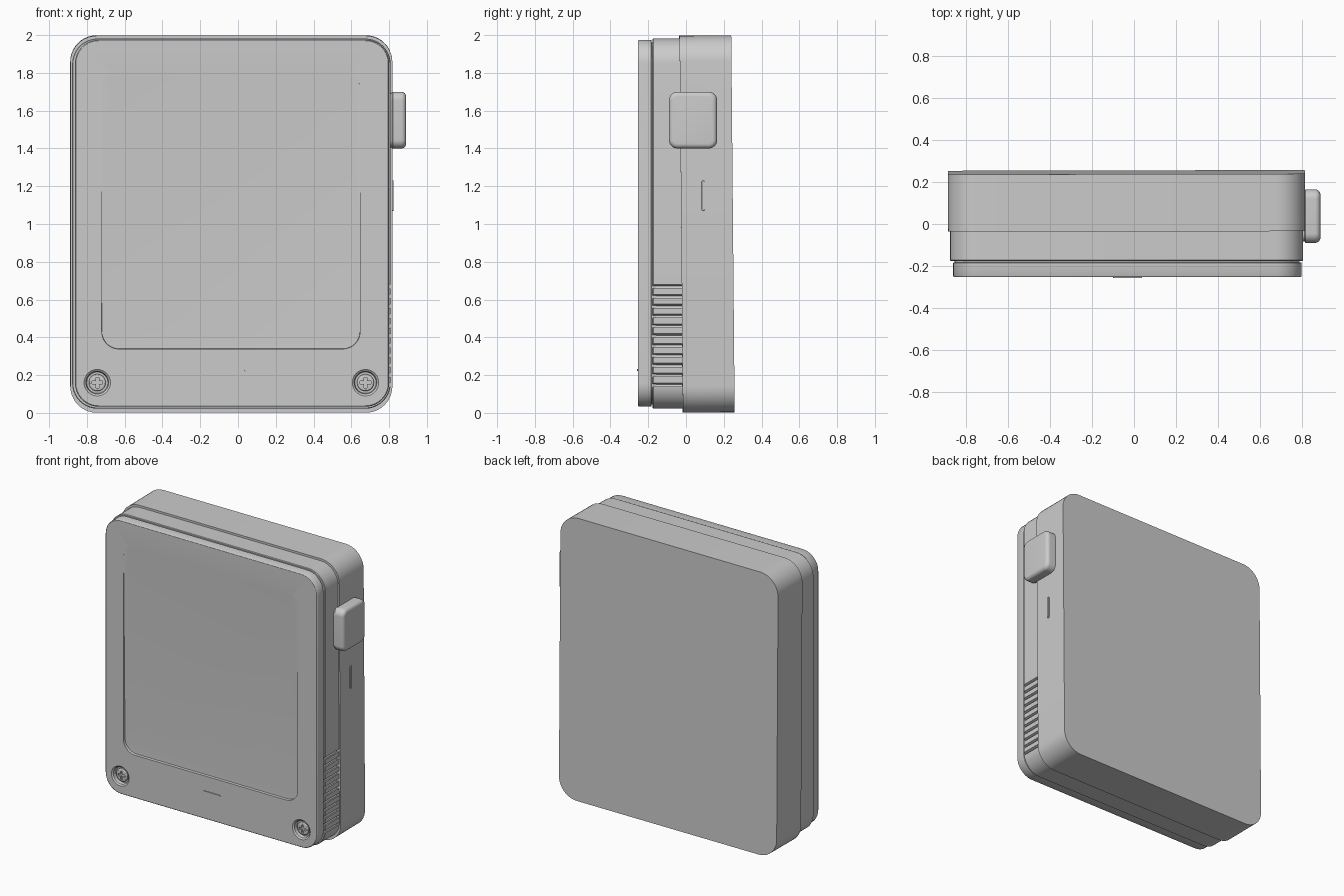
import bpy, bmesh, math
from mathutils import Matrix, Vector

if "Cube" in bpy.data.objects:
    bpy.data.objects.remove(bpy.data.objects["Cube"])


def finish(name, bm):
    bmesh.ops.recalc_face_normals(bm, faces=bm.faces)
    mesh = bpy.data.meshes.new(name)
    bm.to_mesh(mesh)
    bm.free()
    ob = bpy.data.objects.new(name, mesh)
    bpy.context.collection.objects.link(ob)
    return ob


def rounded_loft(name, u0, u1, v0, v1, r, sections, axis="Y", seg=10):
    """Rounded rectangle lofted through (depth, inset) sections along an axis."""
    bm = bmesh.new()
    rings = []
    for depth, inset in sections:
        ring = []
        rad = max(r - inset, 0.002)
        a0, a1, b0, b1 = u0 + inset, u1 - inset, v0 + inset, v1 - inset
        corners = [(a1 - rad, b1 - rad), (a0 + rad, b1 - rad),
                   (a0 + rad, b0 + rad), (a1 - rad, b0 + rad)]
        for q, (cu, cv) in enumerate(corners):
            for i in range(seg + 1):
                t = (q + i / seg) * math.pi / 2
                u, v = cu + rad * math.cos(t), cv + rad * math.sin(t)
                ring.append(bm.verts.new((u, depth, v) if axis == "Y" else (depth, u, v)))
        rings.append(ring)
    for a, b in zip(rings, rings[1:]):
        for i in range(len(a)):
            j = (i + 1) % len(a)
            bm.faces.new((a[i], a[j], b[j], b[i]))
    bm.faces.new(rings[0])
    bm.faces.new(rings[-1])
    return finish(name, bm)


def disc_loft(name, x, z, sections, n=40):
    """Round part facing the front, lofted through (y, radius) sections."""
    bm = bmesh.new()
    rings = [[bm.verts.new((x + r * math.cos(2 * math.pi * i / n), y,
                            z + r * math.sin(2 * math.pi * i / n))) for i in range(n)]
             for y, r in sections]
    for a, b in zip(rings, rings[1:]):
        for i in range(n):
            j = (i + 1) % n
            bm.faces.new((a[i], a[j], b[j], b[i]))
    bm.faces.new(rings[0])
    bm.faces.new(rings[-1])
    return finish(name, bm)


def box(name, x0, x1, y0, y1, z0, z1):
    bm = bmesh.new()
    bmesh.ops.create_cube(bm, size=1)
    for v in bm.verts:
        v.co = Vector(((x0 + x1) / 2 + v.co.x * (x1 - x0), (y0 + y1) / 2 + v.co.y * (y1 - y0),
                       (z0 + z1) / 2 + v.co.z * (z1 - z0)))
    return finish(name, bm)


def rotate(ob, angle, axis, pivot):
    p = Vector(pivot)
    ob.data.transform(Matrix.Translation(p) @ Matrix.Rotation(angle, 4, axis) @ Matrix.Translation(-p))


def cut(target, cutter):
    mod = target.modifiers.new("cut", "BOOLEAN")
    mod.operation, mod.solver, mod.object = "DIFFERENCE", "EXACT", cutter
    bpy.context.view_layer.objects.active = target
    bpy.ops.object.modifier_apply(modifier=mod.name)
    bpy.data.objects.remove(cutter)


# back shell, leaning very slightly
back = rounded_loft("back_shell", -0.888, 0.817, 0.002, 1.998, 0.14, [(-0.027, 0), (0.247, 0)])
rotate(back, 0.009, "X", (0, 0.11, 1))
rotate(back, 0.002, "Z", (-0.035, 0.11, 1))

# middle frame, with vent slots on its right side
middle = rounded_loft("middle_frame", -0.878, 0.808, 0.022, 1.982, 0.135,
                      [(-0.177, 0.004), (-0.173, 0), (0.0, 0)])
for i in range(11):
    z = 0.14 + i * 0.052
    slot = box("vent_cutter", 0.79, 0.85, -0.21, -0.022, z, z + 0.018)
    rotate(slot, -0.35, "Y", (0.808, 0, z))
    cut(middle, slot)

# recessed seam between middle frame and front plate
rounded_loft("seam_core", -0.856, 0.79, 0.045, 1.96, 0.12, [(-0.2, 0), (-0.16, 0)])

# front plate with sloping screen recess and screw wells
front = rounded_loft("front_plate", -0.863, 0.8, 0.033, 1.975, 0.125,
                     [(-0.254, 0.005), (-0.252, 0.002), (-0.248, 0), (-0.186, 0), (-0.183, 0.003)])
recess = rounded_loft("screen_cutter", -0.72, 0.645, 0.34, 1.81, 0.09,
                      [(-0.3, -0.004), (-0.254, 0), (-0.2535, 0.008)])
rotate(recess, 0.0125, "X", (0, -0.2538, 1.8))
cut(front, recess)

for side, x in (("left", -0.745), ("right", 0.675)):
    cut(front, disc_loft("well_cutter", x, 0.16, [(-0.27, 0.075), (-0.254, 0.07), (-0.246, 0.06), (-0.222, 0.056)]))
    head = disc_loft(side + "_screw", x, 0.16, [(-0.243, 0.03), (-0.241, 0.04), (-0.236, 0.045), (-0.215, 0.045)])
    for w, h in ((0.028, 0.008), (0.008, 0.028)):
        cut(head, box("cross_cutter", x - w, x + w, -0.26, -0.23, 0.16 - h, 0.16 + h))

# small grip ledge below the screen
rounded_loft("front_ledge", -0.1, 0.04, 0.222, 0.234, 0.006, [(-0.259, 0.001), (-0.24, 0)], seg=4)

# side button and indicator bar
rounded_loft("side_button", -0.09, 0.165, 1.4, 1.7, 0.045,
             [(0.79, 0.006), (0.815, 0.006), (0.82, 0)] +
             [(0.865 + 0.025 * math.sin(t * math.pi / 12), 0.025 * (1 - math.cos(t * math.pi / 12)))
              for t in range(7)], axis="X")
rounded_loft("indicator_bar", 0.083, 0.099, 1.07, 1.23, 0.008,
             [(0.8, 0), (0.822, 0), (0.824, 0.002)], axis="X", seg=5)

for ob in bpy.context.collection.objects:
    ob.select_set(True)
bpy.context.view_layer.objects.active = back
bpy.ops.object.shade_smooth_by_angle(angle=math.radians(30))
